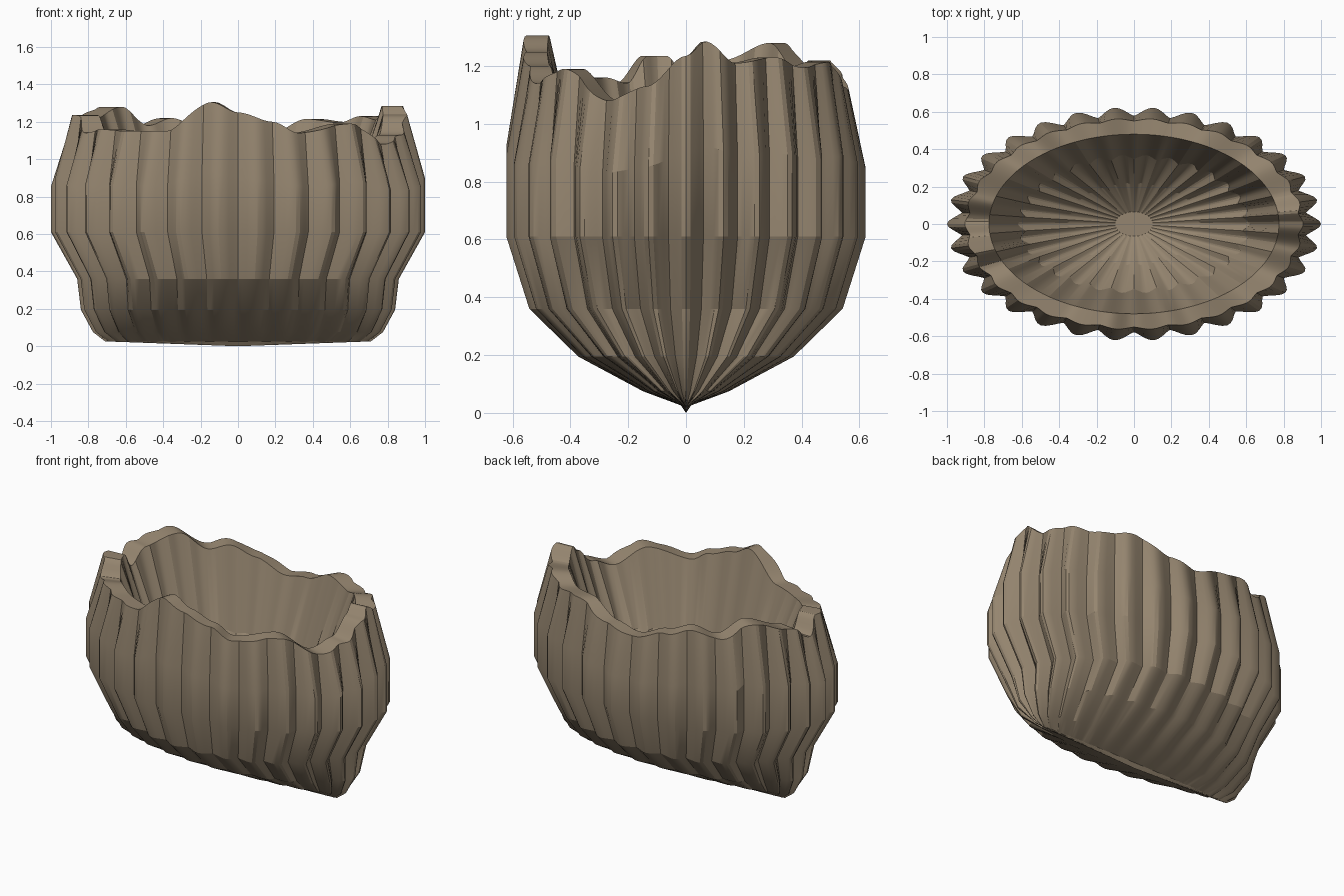
import bpy, bmesh
from math import cos, sin, pi, degrees

if "Cube" in bpy.data.objects:
    bpy.data.objects.remove(bpy.data.objects["Cube"])

SEG, RIBS = 240, 30

# Ragged rim: (angle in degrees, height)
RIM = [(0, 1.235), (7, 1.285), (18, 1.21), (33, 1.23), (46, 1.195), (62, 1.215), (78, 1.13),
       (90, 1.10), (105, 1.17), (117, 1.22), (128, 1.18), (143, 1.28), (165, 1.22),
       (178, 1.13), (188, 1.235), (196, 1.235), (205, 1.14), (215, 1.16), (228, 1.15),
       (244, 1.15), (261, 1.305), (270, 1.25), (282, 1.20), (291, 1.14), (312, 1.19),
       (331, 1.08), (346, 1.13), (360, 1.235)]


def rim_height(deg):
    for (a, h), (b, k) in zip(RIM, RIM[1:]):
        if a <= deg <= b:
            t = (deg - a) / (b - a)
            t = t * t * (3 - 2 * t)
            return h + (k - h) * t
    return RIM[0][1]


def rib(a):
    # rounded lobe with a tight valley, 1 on the crest and 0 in the groove
    return 0.5 * abs(cos(RIBS / 2 * a)) + 0.25 * (1 + cos(RIBS * a))


# Rings: x radius, y radius, height, share of rim height followed, rib depth
RINGS = [
    (0.71, 0.018, 0.026, 0, 0.04),
    (0.775, 0.15, 0.075, 0, 0.05),
    (0.84, 0.375, 0.195, 0, 0.06),
    (0.86, 0.545, 0.36, 0, 0.065),
    (1.0, 0.625, 0.61, 0, 0.075),
    (1.0, 0.625, 0.61, 0.46, 0.075),
    (0.905, 0.565, 0.61, 1, 0.025),
    (0.775, 0.48, 0.61, 1, 0.0),
    (0.62, 0.37, 0.72, 0, 0.06),
    (0.36, 0.22, 0.52, 0, 0.08),
    (0.10, 0.065, 0.42, 0, 0.0),
]

bm = bmesh.new()
loops = []
for rx, ry, z, share, depth in RINGS:
    loop = []
    for i in range(SEG):
        a = 2 * pi * i / SEG
        k = 1 - depth * (1 - rib(a))
        h = z + share * (rim_height(degrees(a)) - z)
        loop.append(bm.verts.new((rx * k * cos(a), ry * k * sin(a), h)))
    loops.append(loop)

# Walls, outside then over the rim and down inside
for lo, hi in zip(loops, loops[1:]):
    for i in range(SEG):
        j = (i + 1) % SEG
        bm.faces.new((lo[i], lo[j], hi[j], hi[i]))

# Keel point underneath and flat floor inside
tip = bm.verts.new((0, 0, 0))
for i in range(SEG):
    bm.faces.new((tip, loops[0][(i + 1) % SEG], loops[0][i]))
bm.faces.new(loops[-1])
bmesh.ops.recalc_face_normals(bm, faces=bm.faces)

mesh = bpy.data.meshes.new("ribbed_bowl")
bm.to_mesh(mesh)
bm.free()
bowl = bpy.data.objects.new("ribbed_bowl", mesh)
bpy.context.collection.objects.link(bowl)

mat = bpy.data.materials.new("tan_shell")
mat.diffuse_color = (0.30, 0.235, 0.16, 1)
mat.use_nodes = True
mat.node_tree.nodes["Principled BSDF"].inputs["Base Color"].default_value = mat.diffuse_color
mesh.materials.append(mat)

bpy.context.view_layer.objects.active = bowl
bowl.select_set(True)
bpy.ops.object.shade_smooth_by_angle(angle=0.35)
